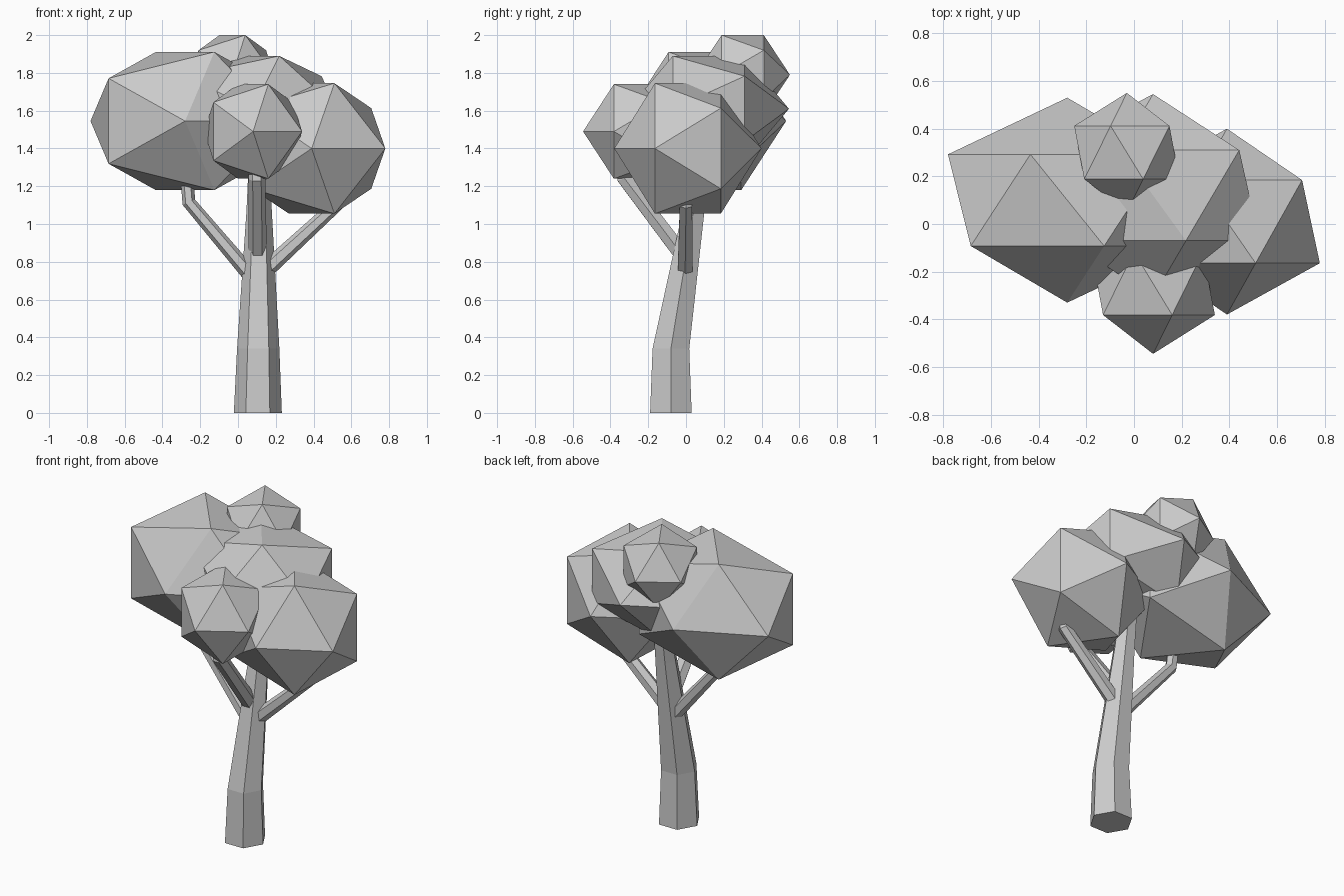
import bpy, bmesh, math
from mathutils import Vector, Matrix

if "Cube" in bpy.data.objects:
    bpy.data.objects.remove(bpy.data.objects["Cube"])


def finish(name, bm):
    bmesh.ops.recalc_face_normals(bm, faces=bm.faces)
    me = bpy.data.meshes.new(name)
    bm.to_mesh(me)
    bm.free()
    ob = bpy.data.objects.new(name, me)
    bpy.context.collection.objects.link(ob)
    return ob


# Faceted leaf clump: icosahedron with its poles along y
def clump(name, centre, radii):
    bm = bmesh.new()
    bmesh.ops.create_icosphere(bm, subdivisions=1, radius=1)
    bm.transform(Matrix.Translation(centre) @ Matrix.Diagonal((*radii, 1))
                 @ Matrix.Rotation(math.pi / 2, 4, 'X'))
    return finish(name, bm)


# Tapered low-poly limb through (x, y, z, radius) points
def limb(name, path, sides, level=False):
    bm = bmesh.new()
    pts = [Vector(p[:3]) for p in path]
    rings = []
    for i, p in enumerate(pts):
        a = (p - pts[i - 1]).normalized() if i else Vector()
        b = (pts[i + 1] - p).normalized() if i < len(pts) - 1 else Vector()
        t = Vector((0, 0, 1)) if level else (a + b).normalized()
        rot = Vector((0, 0, 1)).rotation_difference(t)
        ring = []
        for k in range(sides):
            ang = 2 * math.pi * k / sides
            off = Vector((math.cos(ang), math.sin(ang), 0)) * path[i][3]
            ring.append(bm.verts.new(p + rot @ off))
        rings.append(ring)
    for lo, hi in zip(rings, rings[1:]):
        for k in range(sides):
            n = (k + 1) % sides
            bm.faces.new((lo[k], lo[n], hi[n], hi[k]))
    bm.faces.new(rings[0][::-1])
    bm.faces.new(rings[-1])
    return finish(name, bm)


# Trunk, bending backwards
limb("trunk", [(0.105, -0.08, 0, 0.127), (0.107, -0.08, 0.34, 0.112),
               (0.112, 0.04, 1.07, 0.067), (0.112, 0.10, 1.45, 0.05)], 6, level=True)

# Branches
limb("left_branch", [(0.07, 0.0, 0.725, 0.042), (-0.26, 0.02, 1.115, 0.036),
                     (-0.275, 0.03, 1.3, 0.034)], 6)
limb("right_branch", [(0.14, -0.005, 0.75, 0.045), (0.52, 0.0, 1.10, 0.038),
                      (0.53, 0.0, 1.2, 0.035)], 6)
limb("front_branch", [(0.105, 0.0, 0.81, 0.048), (0.1, -0.325, 1.24, 0.045),
                      (0.095, -0.32, 1.36, 0.04)], 6)

# Foliage
clump("left_foliage", (-0.28, 0.10, 1.545), (0.56, 0.43, 0.43))
clump("right_foliage", (0.39, 0.01, 1.40), (0.436, 0.39, 0.406))
clump("middle_foliage", (0.08, 0.12, 1.61), (0.5, 0.425, 0.329))
clump("front_foliage", (0.08, -0.25, 1.49), (0.29, 0.295, 0.294))
clump("top_foliage", (-0.03, 0.30, 1.79), (0.247, 0.25, 0.247))
